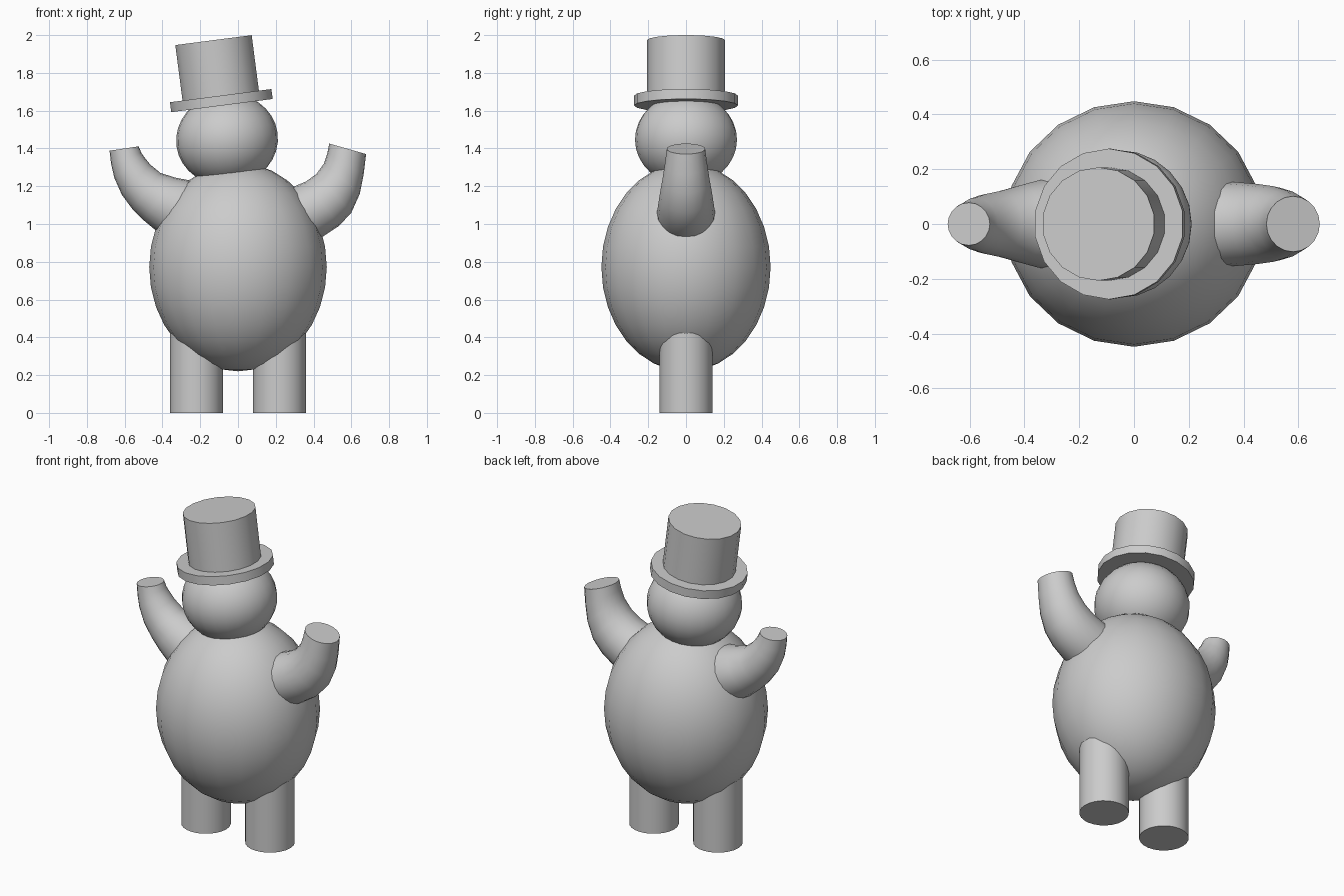
import bpy, bmesh, math
from mathutils import Vector

if "Cube" in bpy.data.objects:
    bpy.data.objects.remove(bpy.data.objects["Cube"])

TILT = math.radians(-7.4)


def smooth(obj):
    bpy.ops.object.select_all(action='DESELECT')
    obj.select_set(True)
    bpy.context.view_layer.objects.active = obj
    bpy.ops.object.shade_smooth_by_angle(angle=math.radians(40))


def ellipsoid(name, loc, radii, segs, rings, tilt=0):
    bpy.ops.mesh.primitive_uv_sphere_add(segments=segs, ring_count=rings, radius=1,
                                         location=loc, rotation=(0, tilt, 0))
    obj = bpy.context.object
    obj.name = name
    obj.scale = radii
    smooth(obj)


def cylinder(name, start, radius, height, sides, tilt=0):
    axis = Vector((math.sin(tilt), 0, math.cos(tilt)))
    bpy.ops.mesh.primitive_cylinder_add(vertices=sides, radius=radius, depth=height,
                                        location=Vector(start) + axis * height / 2,
                                        rotation=(0, tilt, 0))
    bpy.context.object.name = name
    smooth(bpy.context.object)


def arm(name, stations, sides=20):
    """Loft round sections given by outer and inner silhouette points (x, z)."""
    bm = bmesh.new()
    rings = []
    for ox, oz, ix, iz in stations:
        outer, inner = Vector((ox, 0, oz)), Vector((ix, 0, iz))
        mid, half = (outer + inner) / 2, (outer - inner) / 2
        side = Vector((0, half.length, 0))
        rings.append([bm.verts.new(mid + half * math.cos(a) + side * math.sin(a))
                      for a in (2 * math.pi * i / sides for i in range(sides))])
    for a, b in zip(rings, rings[1:]):
        for i in range(sides):
            j = (i + 1) % sides
            bm.faces.new((a[i], a[j], b[j], b[i]))
    bm.faces.new(rings[0])
    bm.faces.new(rings[-1])
    bmesh.ops.recalc_face_normals(bm, faces=bm.faces)
    mesh = bpy.data.meshes.new(name)
    bm.to_mesh(mesh)
    bm.free()
    obj = bpy.data.objects.new(name, mesh)
    bpy.context.collection.objects.link(obj)
    smooth(obj)


# round body and tilted head
ellipsoid("body", (0, 0, 0.772), (0.47, 0.448, 0.552), 20, 16)
ellipsoid("head", (-0.058, 0, 1.447), (0.27, 0.27, 0.245), 24, 16, TILT)

# top hat, tilted with the head
cylinder("hat_brim", (-0.085, 0, 1.627), 0.275, 0.053, 18, TILT)
cylinder("hat_crown", (-0.089, 0, 1.66), 0.207, 0.316, 18, TILT)

# legs, running up into the body
for side, x in (("left", 0.22), ("right", -0.22)):
    cylinder(side + "_leg", (x, 0, 0), 0.14, 0.52, 24)

# raised arms, from inside the body to the hand end
arm("right_arm", [(-0.30, 0.88, -0.15, 1.19), (-0.44, 0.97, -0.26, 1.232),
                  (-0.50, 1.02, -0.33, 1.245), (-0.56, 1.08, -0.41, 1.27),
                  (-0.615, 1.155, -0.465, 1.315), (-0.655, 1.245, -0.497, 1.355),
                  (-0.672, 1.32, -0.512, 1.378), (-0.68, 1.388, -0.526, 1.411)])
arm("left_arm", [(0.32, 0.88, 0.18, 1.17), (0.452, 0.935, 0.30, 1.20),
                 (0.535, 0.99, 0.36, 1.225), (0.60, 1.06, 0.415, 1.265),
                 (0.645, 1.16, 0.455, 1.32), (0.665, 1.26, 0.473, 1.375),
                 (0.678, 1.37, 0.483, 1.426)])
